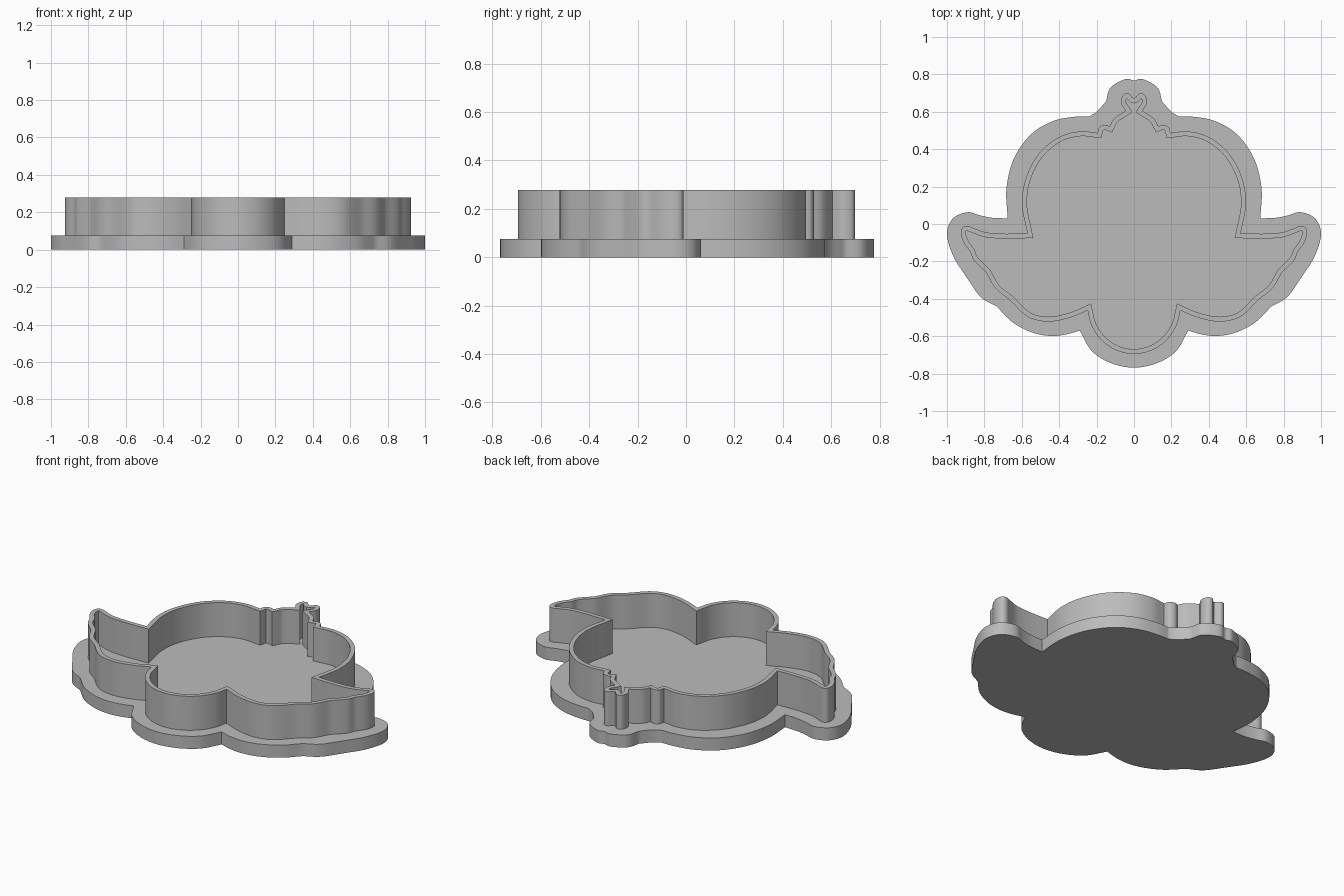
import bpy
import bmesh
from mathutils import Vector

PLATE_TOP, WALL_TOP, WALL_THICK = 0.075, 0.278, 0.026
STEPS = 6

if "Cube" in bpy.data.objects:
    bpy.data.objects.remove(bpy.data.objects["Cube"])

# Half outlines from front centre to back centre: smooth runs that meet at corners
PLATE_RUNS = [
    [(0, -.768), (.12, -.745), (.225, -.68), (.29, -.57)],
    [(.29, -.57), (.37, -.592), (.455, -.598), (.55, -.578), (.65, -.525), (.735, -.44)],
    [(.735, -.44), (.82, -.39), (.895, -.285)],
    [(.895, -.285), (.965, -.175), (1, -.055), (.968, .03), (.89, .063), (.82, .045),
     (.755, .033), (.675, .03)],
    [(.675, .03), (.682, .19), (.642, .35), (.55, .48), (.433, .55), (.32, .573), (.24, .575)],
    [(.24, .575), (.2, .6), (.15, .655)],
    [(.15, .655), (.125, .73), (.045, .775), (0, .767)],
]
WALL_RUNS = [
    [(0, -.695), (.095, -.675), (.175, -.62), (.228, -.54), (.248, -.462)],
    [(.248, -.462), (.34, -.5), (.46, -.522), (.57, -.495), (.665, -.405)],
    [(.665, -.405), (.74, -.345), (.79, -.26)],
    [(.79, -.26), (.855, -.195), (.875, -.15)],
    [(.875, -.15), (.91, -.1), (.924, -.055), (.917, -.02), (.89, -.01), (.85, -.025),
     (.79, -.045), (.7, -.052), (.57, -.05)],
    [(.57, -.05), (.598, .1), (.58, .24), (.51, .375), (.4, .465), (.29, .495), (.195, .487)],
    [(.195, .487), (.185, .518), (.155, .53), (.13, .522)],
    [(.13, .522), (.105, .565), (.045, .605)],
    [(.045, .605), (.068, .645), (.06, .688), (.03, .698), (0, .672)],
]


def smooth_run(run):
    """Sample a smooth curve through the points, leaving out the last one."""
    pts = [Vector(p) for p in run]

    def ghost(end, near):
        return Vector((-near.x, near.y)) if end.x == 0 else 2 * end - near

    pts = [ghost(pts[0], pts[1])] + pts + [ghost(pts[-1], pts[-2])]
    out = []
    for a, b, c, d in zip(pts, pts[1:], pts[2:], pts[3:]):
        for i in range(STEPS):
            t = i / STEPS
            out.append(0.5 * (2 * b + (c - a) * t + (2 * a - 5 * b + 4 * c - d) * t ** 2
                              + (3 * b - a - 3 * c + d) * t ** 3))
    return out


def outline(runs):
    """Join the runs and mirror them into a closed counterclockwise loop."""
    half = [p for run in runs for p in smooth_run(run)] + [Vector(runs[-1][-1])]
    return half + [Vector((-p.x, p.y)) for p in reversed(half[1:-1])]


def inset(loop, dist):
    """Move a loop inwards by a wall thickness, with limited mitres."""
    out = []
    for i, p in enumerate(loop):
        d1 = (p - loop[i - 1]).normalized()
        d2 = (loop[(i + 1) % len(loop)] - p).normalized()
        n1, n2 = Vector((-d1.y, d1.x)), Vector((-d2.y, d2.x))
        out.append(p + (n1 + n2) * dist / max(1 + n1.dot(n2), 0.5))
    return out


def ring(bm, loop, z):
    return [bm.verts.new((p.x, p.y, z)) for p in loop]


def bridge(bm, lower, upper):
    for i in range(len(lower)):
        j = (i + 1) % len(lower)
        bm.faces.new((lower[i], lower[j], upper[j], upper[i]))


def finish(name, bm, mat):
    bmesh.ops.recalc_face_normals(bm, faces=bm.faces)
    mesh = bpy.data.meshes.new(name)
    bm.to_mesh(mesh)
    bm.free()
    obj = bpy.data.objects.new(name, mesh)
    bpy.context.collection.objects.link(obj)
    mesh.materials.append(mat)
    bpy.ops.object.select_all(action='DESELECT')
    obj.select_set(True)
    bpy.context.view_layer.objects.active = obj
    bpy.ops.object.shade_smooth_by_angle(angle=0.5)


grey = bpy.data.materials.new("plain_grey")
grey.use_nodes = True
grey.diffuse_color = (0.5, 0.5, 0.5, 1)
grey.node_tree.nodes["Principled BSDF"].inputs["Base Color"].default_value = (0.5, 0.5, 0.5, 1)

# Solid base plate
bm = bmesh.new()
shape = outline(PLATE_RUNS)
low, high = ring(bm, shape, 0), ring(bm, shape, PLATE_TOP)
bridge(bm, low, high)
bm.faces.new(low)
bm.faces.new(high)
finish("base_plate", bm, grey)

# Thin upright wall, sunk slightly into the plate
bm = bmesh.new()
outer = outline(WALL_RUNS)
inner = inset(outer, WALL_THICK)
sunk = PLATE_TOP - 0.01
rings = [ring(bm, outer, sunk), ring(bm, outer, WALL_TOP),
         ring(bm, inner, WALL_TOP), ring(bm, inner, sunk)]
for i in range(4):
    bridge(bm, rings[i], rings[(i + 1) % 4])
finish("cutting_wall", bm, grey)
